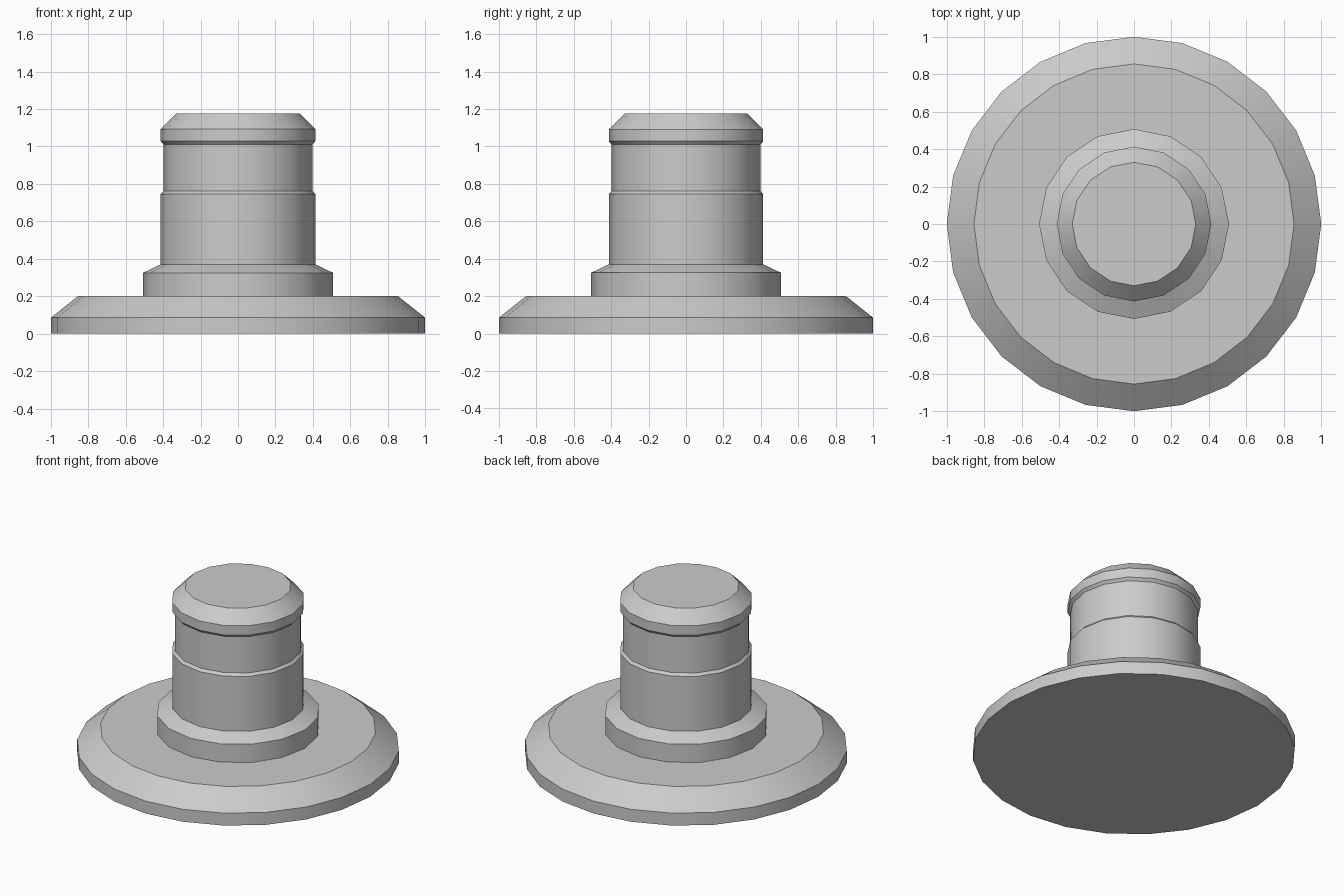
import bpy
import bmesh
from math import sin, cos, tau, radians

if "Cube" in bpy.data.objects:
    bpy.data.objects.remove(bpy.data.objects["Cube"], do_unlink=True)

GREY = (0.6, 0.6, 0.6, 1.0)
grey = bpy.data.materials.new("plain grey")
grey.use_nodes = True
grey.diffuse_color = GREY
grey.node_tree.nodes["Principled BSDF"].inputs["Base Color"].default_value = GREY


def lathe(name, profile, sides):
    """Capped, faceted turning of (radius, height) points around z."""
    bm = bmesh.new()
    rings = [[bm.verts.new((r * cos(tau * i / sides), r * sin(tau * i / sides), z))
              for i in range(sides)] for r, z in profile]
    for low, high in zip(rings, rings[1:]):
        for i in range(sides):
            j = (i + 1) % sides
            bm.faces.new((low[i], low[j], high[j], high[i]))
    bm.faces.new(rings[0][::-1])
    bm.faces.new(rings[-1])
    mesh = bpy.data.meshes.new(name)
    bm.to_mesh(mesh)
    bm.free()
    mesh.materials.append(grey)
    obj = bpy.data.objects.new(name, mesh)
    bpy.context.collection.objects.link(obj)
    bpy.ops.object.select_all(action='DESELECT')
    obj.select_set(True)
    bpy.context.view_layer.objects.active = obj
    bpy.ops.object.shade_smooth_by_angle(angle=radians(30))
    return obj


# Wide foot with a chamfered rim
lathe("base_disc", [(1, 0), (1, 0.085), (0.855, 0.2)], 24)

# Collar, stepped post and overhanging chamfered cap
lathe("stepped_post", [
    (0.507, 0.19), (0.507, 0.325), (0.413, 0.37),
    (0.413, 0.745), (0.397, 0.762), (0.397, 1.01),
    (0.413, 1.028), (0.413, 1.092), (0.33, 1.175)], 16)
